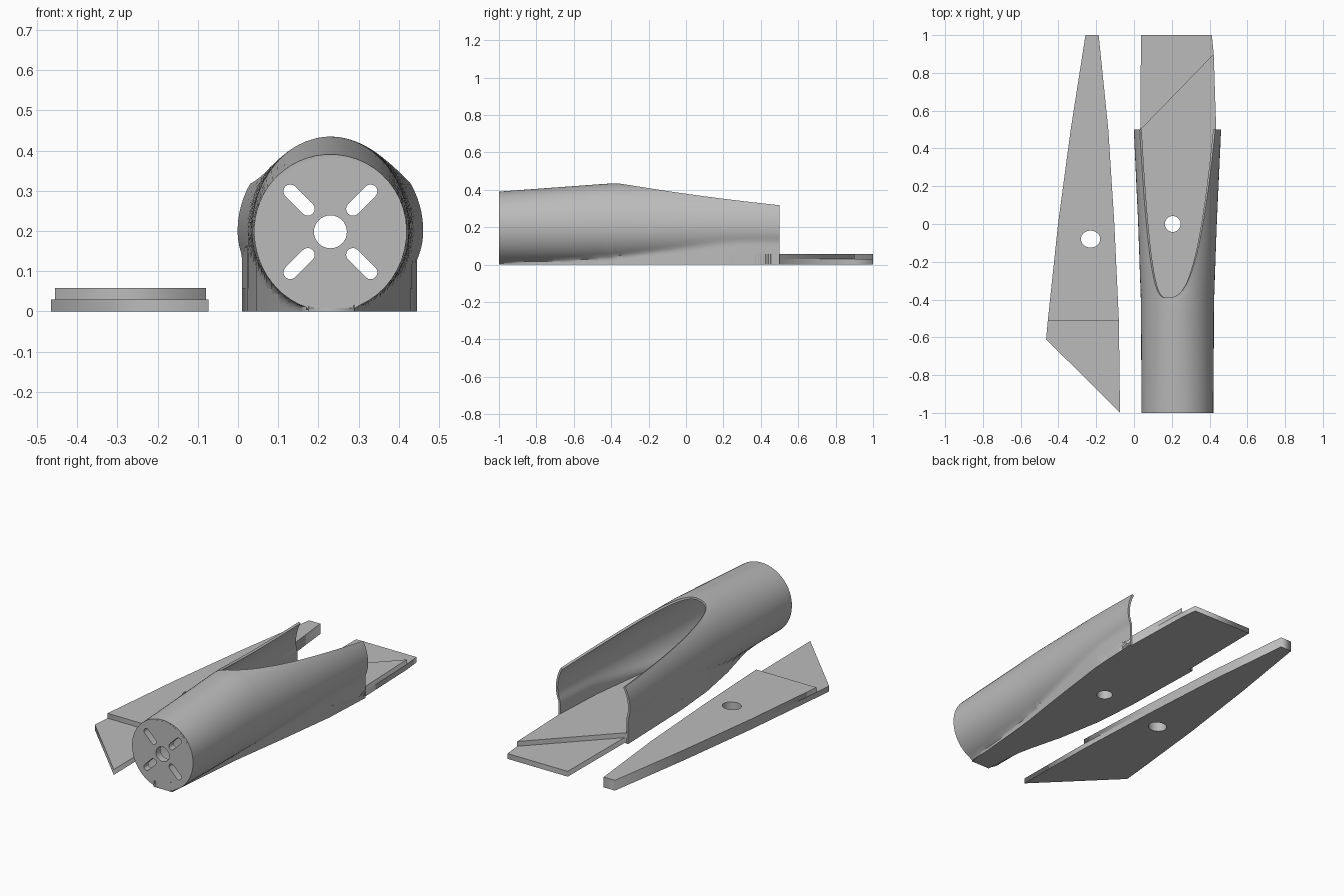
import bpy, bmesh, math
from mathutils import Matrix

if "Cube" in bpy.data.objects:
    bpy.data.objects.remove(bpy.data.objects["Cube"])

grey = bpy.data.materials.new("plain_grey")
grey.use_nodes = True
grey.diffuse_color = (0.5, 0.5, 0.5, 1)
grey.node_tree.nodes["Principled BSDF"].inputs["Base Color"].default_value = grey.diffuse_color


def add_object(name, mesh):
    mesh.name = name
    mesh.materials.clear()
    mesh.materials.append(grey)
    obj = bpy.data.objects.new(name, mesh)
    bpy.context.collection.objects.link(obj)
    return obj


def baked(obj):
    """Evaluate an object to a plain mesh and remove the source."""
    bpy.context.view_layer.update()
    graph = bpy.context.evaluated_depsgraph_get()
    mesh = bpy.data.meshes.new_from_object(obj.evaluated_get(graph))
    bpy.data.objects.remove(obj)
    return mesh


def plate(name, outlines, low, high, turn=None):
    """Flat plate from an outline plus hole outlines."""
    curve = bpy.data.curves.new(name, 'CURVE')
    curve.dimensions = '2D'
    curve.fill_mode = 'BOTH'
    curve.extrude = (high - low) / 2
    for points in outlines:
        spline = curve.splines.new('POLY')
        spline.points.add(len(points) - 1)
        for p, (x, y) in zip(spline.points, points):
            p.co = (x, y, 0, 1)
        spline.use_cyclic_u = True
    source = bpy.data.objects.new(name + "_outline", curve)
    bpy.context.collection.objects.link(source)
    mesh = baked(source)
    mesh.transform(Matrix.Translation((0, 0, (low + high) / 2)))
    if turn:
        mesh.transform(turn)
    return add_object(name, mesh)


def ellipse(cx, cy, rx, ry, count=32):
    return [(cx + rx * math.cos(math.tau * i / count), cy + ry * math.sin(math.tau * i / count))
            for i in range(count)]


def slot(cx, cy, angle, reach, radius):
    points = []
    for end in (0, math.pi):
        for i in range(9):
            a = angle + end - math.pi / 2 + math.pi * i / 8
            points.append((cx + reach * math.cos(angle + end) + radius * math.cos(a),
                           cy + reach * math.sin(angle + end) + radius * math.sin(a)))
    return points


def track(table, y):
    """Linear interpolation in a list of (y, value) pairs."""
    for (y0, v0), (y1, v1) in zip(table, table[1:]):
        if y <= y1:
            return v0 + (v1 - v0) * max(0, y - y0) / (y1 - y0)
    return table[-1][1]


# Body dimensions along its length
CX, CZ = 0.23, 0.2
FRONT, BACK, OPEN = -1, 0.5, -0.39
WIDTH = [(-1, .19), (-.4, .194), (0, .208), (.5, .231)]
CROWN = [(-1, .191), (-.4, .235), (.5, .235)]
BASE_L = [(-1, .175), (-.75, .155), (-.5, .09), (-.25, .045), (0, .024), (.5, .01)]
BASE_R = [(-1, .29), (-.5, .335), (-.15, .385), (.2, .43), (.5, .445)]


def section(y, steps=26):
    """Body cross-section from one lip of the opening under to the other."""
    w, t = track(WIDTH, y), track(CROWN, y)
    s = max(0, (y - OPEN) / (BACK - OPEN)) ** 0.35
    start = math.acos((.17 - .14 * s - CX) / w)
    end = math.acos((.17 + .26 * s - CX) / w) + math.tau
    bottom = 1.5 * math.pi
    points = []
    for a0, a1, side in ((start, bottom, -1), (bottom, end, 1)):
        edge = CX - track(BASE_L, y) if side < 0 else track(BASE_R, y) - CX
        for i in range(steps + 1):
            a = a0 + (a1 - a0) * i / steps
            x, z = CX + w * math.cos(a), CZ + t * math.sin(a)
            if math.sin(a) < 0:
                z = max(0, CZ + 0.2 * math.sin(a))
                x = CX + side * max(abs(x - CX), min(edge, w))
            points.append((x, z))
    return points


# Hollow body with the opening behind its crown
stations = [FRONT + (OPEN - FRONT) * i / 8 for i in range(9)]
stations += [OPEN + (BACK - OPEN) * (i / 20) ** 2 for i in range(1, 21)]
bm = bmesh.new()
rows = [[bm.verts.new((x, y, z)) for x, z in section(y)] for y in stations]
for a, b in zip(rows, rows[1:]):
    for i in range(len(a) - 1):
        bm.faces.new((a[i], b[i], b[i + 1], a[i + 1]))
bmesh.ops.remove_doubles(bm, verts=bm.verts, dist=0.0003)
bmesh.ops.recalc_face_normals(bm, faces=bm.faces)
if sum(f.normal.z * (f.calc_center_median().z - CZ) * f.calc_area() for f in bm.faces) < 0:
    bmesh.ops.reverse_faces(bm, faces=bm.faces)

# Clear the floor around the drain hole so that it passes through the base
floor = [f for f in bm.faces if abs(f.normal.z) > 0.9 and f.calc_center_median().z < 0.003]
bmesh.ops.delete(bm, geom=floor, context='FACES')
mesh = bpy.data.meshes.new("body_shell")
bm.to_mesh(mesh)
bm.free()
shell = add_object("body_shell", mesh)
wall = shell.modifiers.new("wall", 'SOLIDIFY')
wall.thickness = 0.012
wall.offset = -1
shell = add_object("body_shell", baked(shell))
bpy.ops.object.select_all(action='DESELECT')
shell.select_set(True)
bpy.context.view_layer.objects.active = shell
bpy.ops.object.shade_smooth_by_angle(angle=math.radians(35))

# Front mounting disc with a shaft hole and four slots
rim = [(CX + .96 * (x - CX), CZ + .96 * (z - CZ)) for x, z in section(FRONT)[1:]]
rim = [p for i, p in enumerate(rim) if math.dist(p, rim[i - 1]) > 0.001]
holes = [ellipse(CX, .198, .041, .041)]
for sx in (-1, 1):
    for sz in (-1, 1):
        holes.append(slot(CX + sx * .078, .198 + sz * .079, math.atan2(sz, sx), .031, .017))
plate("mounting_disc", [rim] + holes, 0.96, 1, Matrix.Rotation(math.pi / 2, 4, 'X'))

# Body base: lower layer to the tail, upper layer ending in a diagonal step
ys = [-1, -.75, -.5, -.25, -.15, 0, .2, .5]
left = [(track(BASE_L, y), y) for y in ys]
right = [(track(BASE_R, y), y) for y in reversed(ys)]
drain = ellipse(.205, 0, .042, .042)
tail = [(.033, .5), (.037, 1), (.412, 1), (.422, .9), (.435, .5)]
plate("base_lower", [left + tail + right, drain], 0, .03)
step = [(.033, .5), (.422, .9), (.435, .5)]
plate("base_upper", [left + step + right, drain], .03, .057)

# Separate tapered wing panel with a thin swept root tab
LEAD = [(-.51, -.456), (0, -.402), (.5, -.335), (1, -.257)]
TRAIL = [(1, -.187), (.5, -.136), (0, -.104), (-.51, -.08)]
panel = [(x, y) for y, x in LEAD + TRAIL]
tab = [(-.074, -1), (-.465, -.61)]
bore = ellipse(-.23, -.08, .051, .045)
plate("wing_lower", [panel + tab, bore], 0, .03)
plate("wing_upper", [panel, bore], .03, .058)
